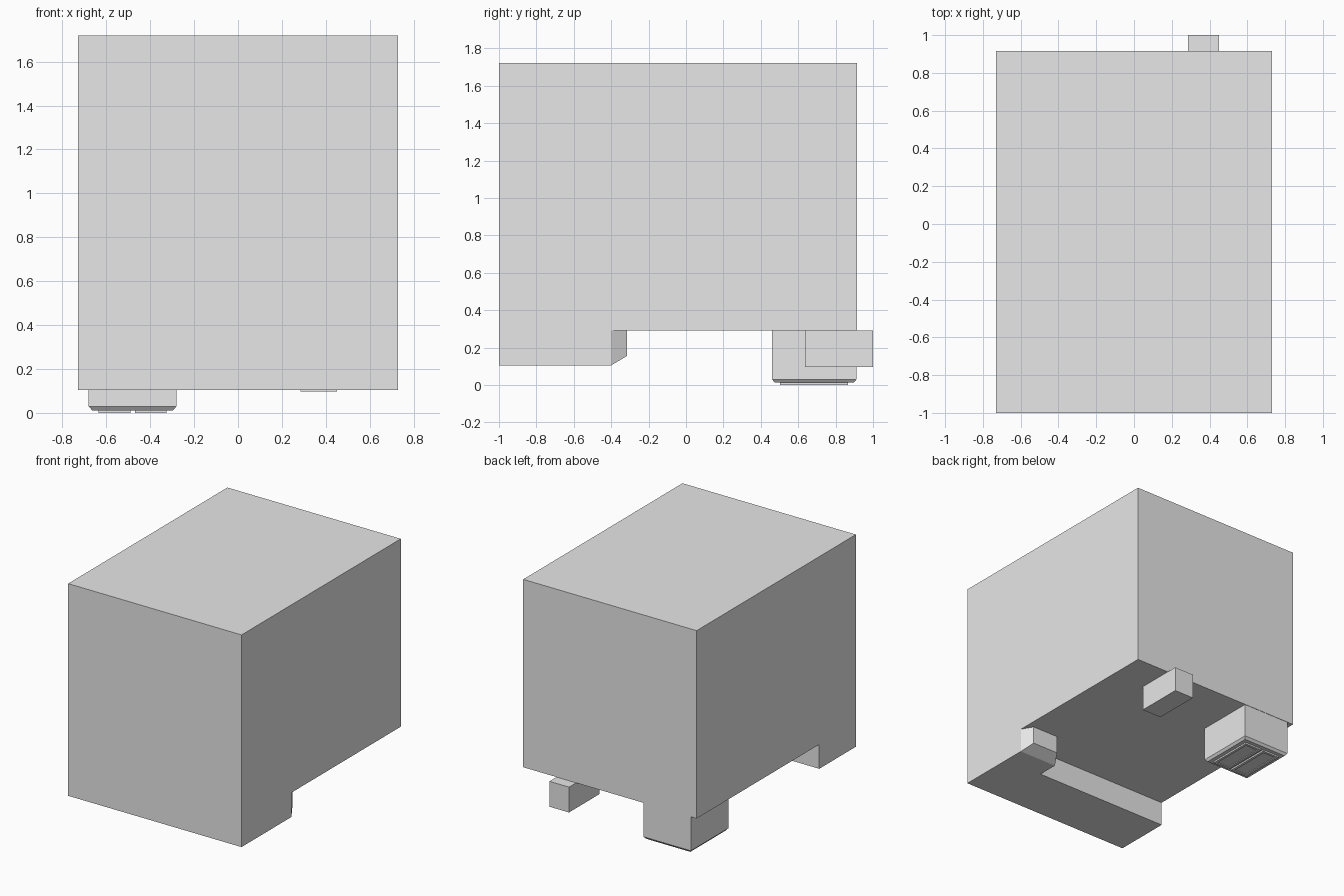
import bpy, bmesh

if "Cube" in bpy.data.objects:
    bpy.data.objects.remove(bpy.data.objects["Cube"])

grey = bpy.data.materials.new("plain grey")
grey.diffuse_color = (0.8, 0.8, 0.8, 1)
grey.use_nodes = True
grey.node_tree.nodes["Principled BSDF"].inputs["Base Color"].default_value = grey.diffuse_color


def finish(name, bm):
    bmesh.ops.recalc_face_normals(bm, faces=bm.faces)
    mesh = bpy.data.meshes.new(name)
    bm.to_mesh(mesh)
    bm.free()
    mesh.materials.append(grey)
    obj = bpy.data.objects.new(name, mesh)
    bpy.context.collection.objects.link(obj)
    return obj


def loft(name, rings):
    """Closed solid through a list of point rings."""
    bm = bmesh.new()
    loops = [[bm.verts.new(p) for p in ring] for ring in rings]
    n = len(loops[0])
    for a, b in zip(loops, loops[1:]):
        for i in range(n):
            j = (i + 1) % n
            bm.faces.new((a[i], a[j], b[j], b[i]))
    bm.faces.new(loops[0])
    bm.faces.new(loops[-1])
    return finish(name, bm)


def rect_xy(x0, x1, y0, y1, z):
    return [(x0, y0, z), (x1, y0, z), (x1, y1, z), (x0, y1, z)]


def rect_xz(x0, x1, z0, z1, y):
    return [(x0, y, z0), (x1, y, z0), (x1, y, z1), (x0, y, z1)]


def box(name, x0, x1, y0, y1, z0, z1):
    return loft(name, [rect_xy(x0, x1, y0, y1, z0), rect_xy(x0, x1, y0, y1, z1)])


# Main body: side profile with the lowered front, extruded across x
profile = [(-1, 0.105), (-0.56, 0.105), (-0.56, 0.29),
           (0.915, 0.29), (0.915, 1.72), (-1, 1.72)]
loft("body", [[(x, y, z) for y, z in profile] for x in (-0.73, 0.73)])

# Tapered block behind the lowered front, on the right
loft("corner_block", [
    rect_xz(0.41, 0.73, 0.105, 0.29, -0.56),
    rect_xz(0.41, 0.73, 0.105, 0.29, -0.40),
    rect_xz(0.46, 0.68, 0.155, 0.29, -0.315),
])

# Small peg sticking out at the back
box("rear_peg", 0.285, 0.45, 0.635, 1.0, 0.097, 0.29)

# Rear foot with a bevelled lower edge
loft("rear_foot", [
    rect_xy(-0.68, -0.28, 0.46, 0.912, 0.29),
    rect_xy(-0.68, -0.28, 0.46, 0.912, 0.03),
    rect_xy(-0.665, -0.295, 0.475, 0.897, 0.012),
])

# Two pads under the foot, each with a shallow inset panel
for i, x0 in enumerate((-0.635, -0.47)):
    x1, y0, y1 = x0 + 0.145, 0.503, 0.867
    loft(f"foot_pad_{i + 1}", [
        rect_xy(x0, x1, y0, y1, 0.014),
        rect_xy(x0, x1, y0, y1, 0.0),
        rect_xy(x0 + 0.02, x1 - 0.02, y0 + 0.02, y1 - 0.02, 0.0),
        rect_xy(x0 + 0.02, x1 - 0.02, y0 + 0.02, y1 - 0.02, 0.006),
    ])
